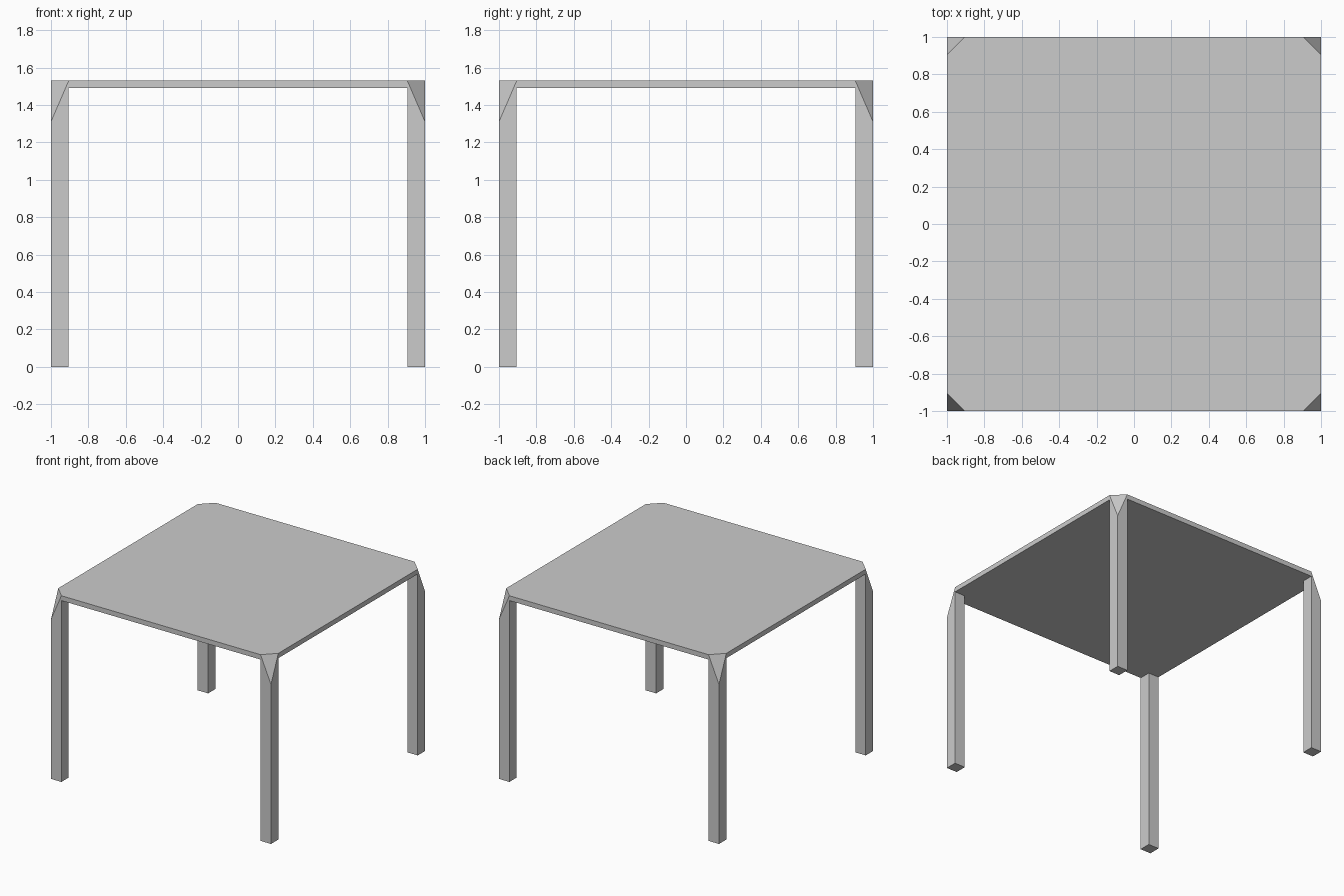
import bpy, bmesh

if "Cube" in bpy.data.objects:
    bpy.data.objects.remove(bpy.data.objects["Cube"])

LEG = 0.095                                # leg thickness
LINES = [-1, -1 + LEG, 1 - LEG, 1]         # plan grid lines
LEVELS = [0, 1.49, 1.53]                   # floor, underside, top
DROP = 0.22                                # how far the outer corners are pulled down

bm = bmesh.new()
verts = {}


def vert(i, j, k):
    if (i, j, k) not in verts:
        z = LEVELS[k]
        if k > 0 and i in (0, 3) and j in (0, 3):
            z -= DROP
        verts[i, j, k] = bm.verts.new((LINES[i], LINES[j], z))
    return verts[i, j, k]


# Solid cells: the full slab layer, plus a leg below each corner
cells = {(i, j, 1) for i in range(3) for j in range(3)}
cells |= {(i, j, 0) for i in (0, 2) for j in (0, 2)}

# Skin the cells with one continuous surface
for cell in cells:
    for axis in range(3):
        for side in (0, 1):
            near = list(cell)
            near[axis] += 1 if side else -1
            if tuple(near) in cells:
                continue
            u, w = [a for a in range(3) if a != axis]
            ring = []
            for du, dw in ((0, 0), (1, 0), (1, 1), (0, 1)):
                p = list(cell)
                p[axis] += side
                p[u] += du
                p[w] += dw
                ring.append(vert(*p))
            bm.faces.new(ring)

# Fold each sloped corner along its outer diagonal
for i, a in ((0, 1), (3, 2)):
    for j, b in ((0, 1), (3, 2)):
        bmesh.ops.connect_verts(bm, verts=[verts[a, j, 2], verts[i, b, 2]])

bmesh.ops.recalc_face_normals(bm, faces=bm.faces[:])

# Table: top and legs in one piece
mesh = bpy.data.meshes.new("table")
bm.to_mesh(mesh)
bm.free()
table = bpy.data.objects.new("table", mesh)
bpy.context.collection.objects.link(table)
